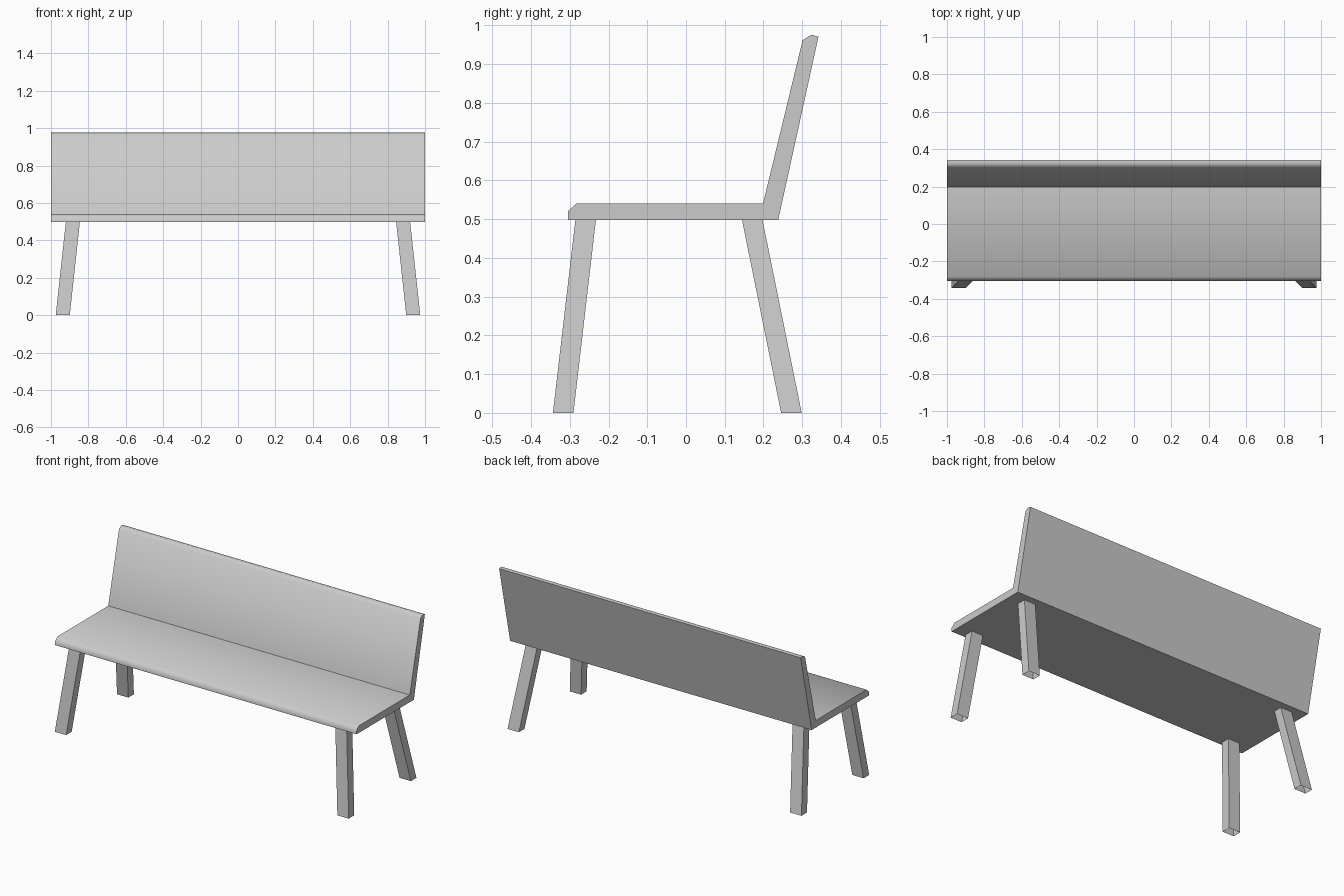
import bpy
import bmesh
from math import radians
from mathutils import Vector

cube = bpy.data.objects.get("Cube")
if cube:
    bpy.data.objects.remove(cube, do_unlink=True)

grey = bpy.data.materials.new("light_grey")
grey.use_nodes = True
colour = (0.6, 0.6, 0.6, 1.0)
grey.diffuse_color = colour
grey.node_tree.nodes["Principled BSDF"].inputs["Base Color"].default_value = colour


def extrude_outline(name, outline, offset, cap_start=True, cap_end=True):
    """Sweep a closed outline along an offset, with optional end caps."""
    bm = bmesh.new()
    start = [bm.verts.new(p) for p in outline]
    end = [bm.verts.new(Vector(p) + Vector(offset)) for p in outline]
    count = len(outline)
    for i in range(count):
        j = (i + 1) % count
        bm.faces.new((start[i], start[j], end[j], end[i]))
    if cap_start:
        bm.faces.new(start[::-1])
    if cap_end:
        bm.faces.new(end)
    bmesh.ops.recalc_face_normals(bm, faces=bm.faces)
    mesh = bpy.data.meshes.new(name)
    bm.to_mesh(mesh)
    bm.free()
    mesh.materials.append(grey)
    obj = bpy.data.objects.new(name, mesh)
    bpy.context.collection.objects.link(obj)
    return obj


# Seat and leaning backrest as one bent slab with chamfered ends
profile = [(-0.305, 0.498), (0.238, 0.498), (0.342, 0.971), (0.324, 0.976),
           (0.301, 0.962), (0.199, 0.541), (-0.282, 0.541), (-0.305, 0.52)]
bench = extrude_outline("seat_and_backrest", [(-1, y, z) for y, z in profile], (2, 0, 0))
bpy.ops.object.select_all(action="DESELECT")
bench.select_set(True)
bpy.context.view_layer.objects.active = bench
bpy.ops.object.shade_smooth_by_angle(angle=radians(60))

# Splayed square legs, open at the foot
half_x, half_y, seat_z = 0.0375, 0.0265, 0.498
legs = {"front": (-0.259, -0.317), "back": (0.171, 0.272)}
for side, sign in (("left", 1), ("right", -1)):
    for place, (top_y, foot_y) in legs.items():
        foot = Vector((sign * 0.937, foot_y, 0))
        top = Vector((sign * 0.883, top_y, seat_z))
        square = [foot + Vector((sx * half_x, sy * half_y, 0))
                  for sx, sy in ((-1, -1), (1, -1), (1, 1), (-1, 1))]
        extrude_outline(f"{place}_{side}_leg", square, top - foot, cap_start=False)
